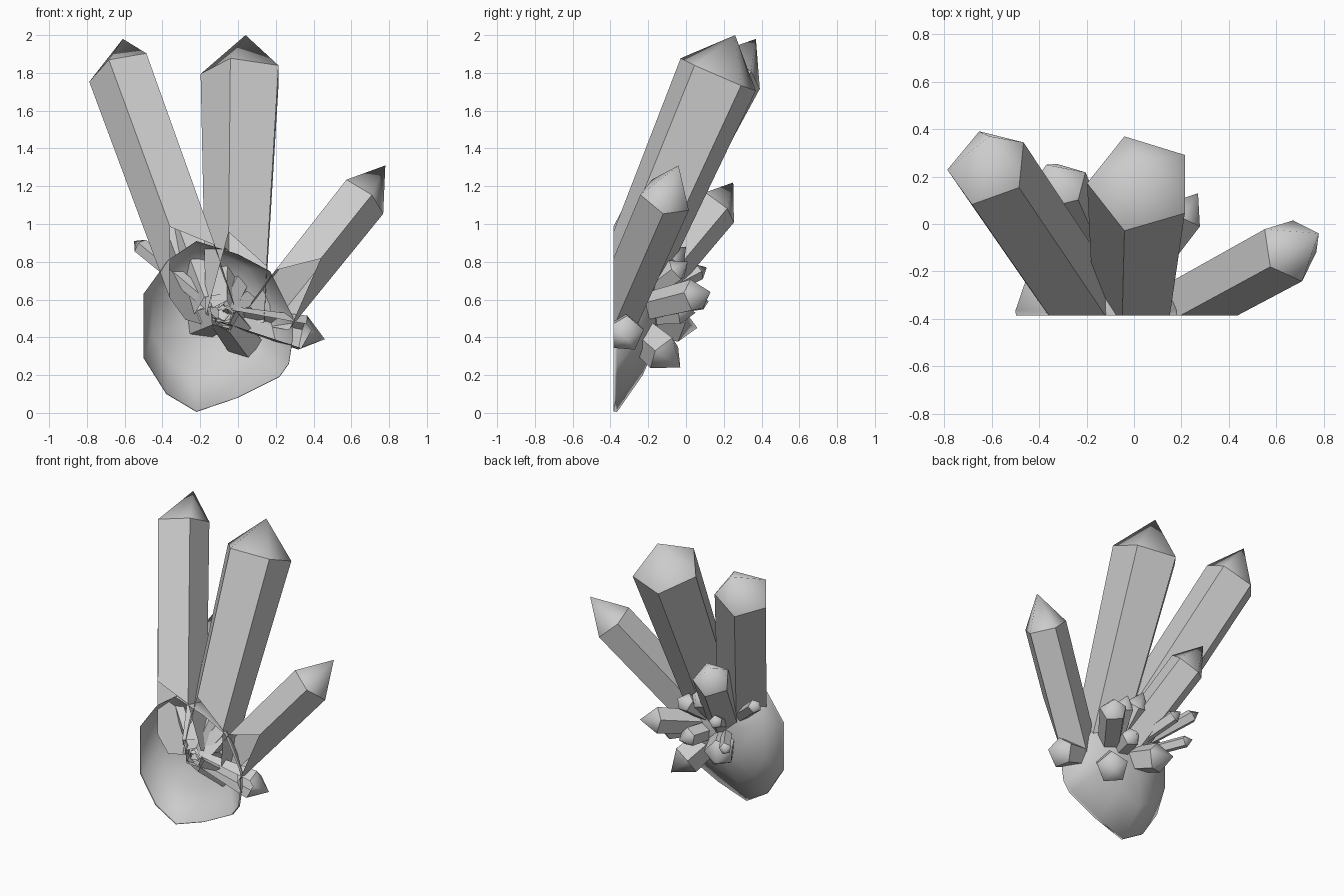
import bpy, bmesh, math
from mathutils import Vector

if "Cube" in bpy.data.objects:
    bpy.data.objects.remove(bpy.data.objects["Cube"])

CUT = -0.385                      # the cluster is sliced open along this front plane
SIDES = 5


def finish(bm, name):
    geom = bm.verts[:] + bm.edges[:] + bm.faces[:]
    bmesh.ops.bisect_plane(bm, geom=geom, plane_co=(0, CUT, 0), plane_no=(0, 1, 0), clear_inner=True)
    me = bpy.data.meshes.new(name)
    bm.to_mesh(me)
    bm.free()
    ob = bpy.data.objects.new(name, me)
    bpy.context.collection.objects.link(ob)
    return ob


def crystal(name, base, shoulder, tip, r, hint=(0, 0, 1), taper=0.8):
    """Tapered five-sided prism from base to shoulder with a pointed, softly shaded cap."""
    base, shoulder, tip = Vector(base), Vector(shoulder), Vector(tip)
    axis = (shoulder - base).normalized()
    u = Vector(hint)
    u = (u - axis * u.dot(axis)).normalized()
    w = axis.cross(u)
    bm = bmesh.new()

    def ring(c, rad):
        return [bm.verts.new(c + rad * (math.cos(a) * u + math.sin(a) * w))
                for a in (2 * math.pi * i / SIDES for i in range(SIDES))]

    lo, hi = ring(base, r * taper), ring(shoulder, r)
    top = bm.verts.new(tip)
    for i in range(SIDES):
        j = (i + 1) % SIDES
        bm.faces.new((lo[i], lo[j], hi[j], hi[i]))
        bm.faces.new((hi[i], hi[j], top))
    for f in bm.faces:
        f.smooth = True
    for e in bm.edges:
        e.smooth = top in e.verts
    return finish(bm, name)


# Rock matrix: an irregular half-dome, open at the front
rim = [(-0.5, 0.63), (-0.5, 0.29), (-0.38, 0.10), (-0.22, 0.005), (0, 0.08), (0.22, 0.19),
       (0.27, 0.26), (0.29, 0.39), (0.29, 0.51), (0.17, 0.75), (0, 0.84), (-0.22, 0.91), (-0.37, 0.81)]
cx, cz = -0.1, 0.52
layers = [(CUT, 0.995, 0, 0), (-0.365, 1.0, 0, 0), (-0.23, 0.76, -0.05, 0.07), (-0.16, 0.42, -0.03, 0.05)]
bm = bmesh.new()
rings = [[bm.verts.new((cx + dx + (x - cx) * s, y, cz + dz + (z - cz) * s)) for x, z in rim]
         for y, s, dx, dz in layers]
apex = bm.verts.new((cx, -0.14, cz + 0.04))
n = len(rim)
for i in range(n):
    j = (i + 1) % n
    for a, b in zip(rings, rings[1:]):
        bm.faces.new((a[i], a[j], b[j], b[i]))
    bm.faces.new((rings[-1][i], rings[-1][j], apex))
bmesh.ops.recalc_face_normals(bm, faces=bm.faces)
if sum(f.normal.y for f in bm.faces) < 0:
    bmesh.ops.reverse_faces(bm, faces=bm.faces)
for f in bm.faces:
    f.smooth = True
finish(bm, "rock_base")

# Four large crystals
crystal("tall_crystal", (0.0, -0.38, 0.52), (0.03, 0.17, 1.79), (0.04, 0.26, 2.0), 0.228, (-1, 0, 0), 0.75)
crystal("left_crystal", (-0.16, -0.43, 0.56), (-0.615, 0.24, 1.81), (-0.61, 0.37, 1.98), 0.182, (-1, 0, -0.2), 0.95)
crystal("right_crystal", (0.16, -0.38, 0.52), (0.655, -0.11, 1.14), (0.78, -0.04, 1.31), 0.143, (0.4, -1, 0.1), 0.95)
crystal("back_crystal", (-0.12, -0.28, 0.56), (-0.315, 0.16, 1.09), (-0.37, 0.25, 1.22), 0.125, (1, 0.6, 0), 0.95)

# Small crystals radiating from the middle of the rock: tip position, radius, base taper
core = Vector((-0.08, -0.36, 0.52))
small = [((0.27, 0.13, 0.64), 0.09, 0.8),
         ((0.46, -0.31, 0.39), 0.1, 0.5),
         ((0.14, -0.03, 0.24), 0.105, 0.8),
         ((-0.28, 0.06, 0.45), 0.1, 0.8),
         ((0.06, 0.01, 0.80), 0.065, 0.9),
         ((-0.08, 0.0, 0.88), 0.08, 0.9),
         ((-0.30, 0.11, 0.77), 0.045, 0.9),
         ((0.02, 0.05, 0.53), 0.065, 0.9),
         ((-0.55, -0.01, 0.91), 0.045, 0.9),
         ((-0.39, 0.12, 0.59), 0.04, 0.9)]
for k, (tip, r, taper) in enumerate(small):
    tip = Vector(tip)
    d = (tip - core).normalized()
    crystal(f"small_crystal_{k + 1}", core, tip - d * r * 1.2, tip, r, (0.2, 0.1, 1), taper)
